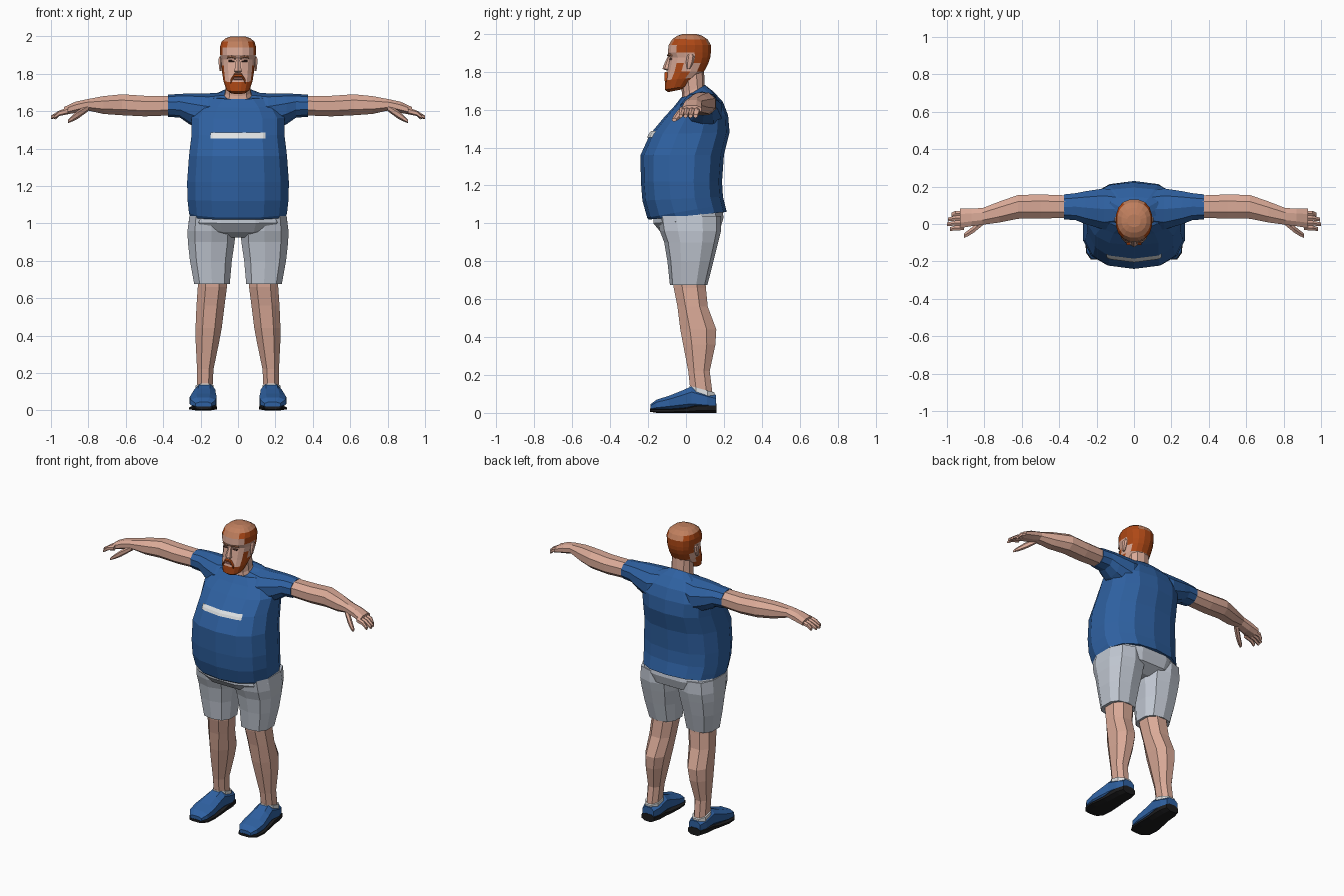
import bpy, bmesh, math
from mathutils import Vector
from mathutils.bvhtree import BVHTree


def material(name, r, g, b):
    m = bpy.data.materials.new(name)
    m.diffuse_color = (r, g, b, 1)
    return m


SKIN = material("skin", 0.70, 0.40, 0.31)
BLUE = material("blue cloth", 0.028, 0.12, 0.36)
GREY = material("grey cloth", 0.53, 0.57, 0.64)
HAIR = material("red hair", 0.42, 0.065, 0.008)
CROP = material("cropped hair", 0.52, 0.21, 0.11)
WHITE = material("white", 0.75, 0.77, 0.78)
BLACK = material("black rubber", 0.012, 0.012, 0.013)
DARK = material("dark features", 0.09, 0.04, 0.03)
LIPS = material("lips", 0.38, 0.16, 0.13)


def unit(n, p):
    """Unit squircle points, with a flat side on each axis."""
    pts = []
    for i in range(n):
        a = 2 * math.pi * (i + 0.5) / n
        c, s = math.cos(a), math.sin(a)
        pts.append((math.copysign(abs(c) ** (2 / p), c), math.copysign(abs(s) ** (2 / p), s)))
    mx = max(u for u, v in pts)
    my = max(v for u, v in pts)
    return [(u / mx, v / my) for u, v in pts]


def level(zf, zb, cx, hx, yf, yb, n=10, p=2.3):
    """Level section whose height runs from zf at the front to zb at the back."""
    return [Vector((cx + hx * u, (yf + yb) / 2 + (yb - yf) / 2 * v,
                    (zf + zb) / 2 + (zb - zf) / 2 * v)) for u, v in unit(n, p)]


def across(x, yf, yb, zb, zt, n=8, p=2.2):
    """Upright section at a given x."""
    return [Vector((x, (yf + yb) / 2 + (yb - yf) / 2 * u,
                    (zb + zt) / 2 + (zt - zb) / 2 * v)) for u, v in unit(n, p)]


def along(y, cx, hx, zb, zt, n=8, p=2.6):
    """Upright section at a given y."""
    return [Vector((cx + hx * u, y, (zb + zt) / 2 + (zt - zb) / 2 * v)) for u, v in unit(n, p)]


def loft(name, rings, mats, rule=None, mirror=False):
    bm = bmesh.new()
    rows = [[bm.verts.new(p) for p in r] for r in rings]
    n = len(rows[0])
    for a, b in zip(rows, rows[1:]):
        for i in range(n):
            j = (i + 1) % n
            bm.faces.new((a[i], a[j], b[j], b[i]))
    bm.faces.new(rows[0])
    bm.faces.new(rows[-1])
    return finish(name, bm, mats, rule, mirror)


def finish(name, bm, mats, rule=None, mirror=False):
    bmesh.ops.recalc_face_normals(bm, faces=bm.faces)
    bm.normal_update()
    if rule:
        for f in bm.faces:
            f.material_index = rule(f.calc_center_median(), f.normal)
    me = bpy.data.meshes.new(name)
    bm.to_mesh(me)
    bm.free()
    for m in mats:
        me.materials.append(m)
    ob = bpy.data.objects.new(name, me)
    bpy.context.collection.objects.link(ob)
    if mirror:
        ob.modifiers.new("Mirror", 'MIRROR').use_axis[0] = True
        ob.modifiers["Mirror"].use_mirror_merge = False
    return ob


# Shirt body: zf, zb, half width, front, back
shirt = loft("shirt", [level(zf, zb, 0, hx, yf, yb, 14, 2.5) for zf, zb, hx, yf, yb in (
    (1.02, 1.06, .255, -.195, .215), (1.03, 1.10, .262, -.205, .205),
    (1.12, 1.14, .270, -.230, .195), (1.22, 1.22, .272, -.238, .190),
    (1.36, 1.36, .262, -.240, .200), (1.47, 1.48, .248, -.190, .230),
    (1.56, 1.57, .250, -.115, .222), (1.62, 1.64, .210, -.060, .195),
    (1.665, 1.695, .150, -.025, .145), (1.66, 1.73, .075, -.012, .100))], [BLUE])

# Sleeves: x, front, back, bottom, top
loft("sleeve", [across(*r, n=10) for r in (
    (.06, -.01, .17, 1.54, 1.70), (.16, -.03, .19, 1.48, 1.695), (.26, .0, .175, 1.53, 1.695),
    (.31, .02, .165, 1.565, 1.692), (.375, .025, .158, 1.570, 1.688))], [BLUE], mirror=True)

# Chest stripe laid onto the shirt
tree = BVHTree.FromPolygons([v.co for v in shirt.data.vertices],
                            [p.vertices[:] for p in shirt.data.polygons])
bm = bmesh.new()
cols = []
for i in range(21):
    x = -.148 + .296 * i / 20
    col = []
    for z in (1.452, 1.468, 1.485):
        hit = tree.ray_cast(Vector((x, -1, z)), Vector((0, 1, 0)))[0]
        col.append(bm.verts.new(hit + Vector((0, -.007, .002))))
    cols.append(col)
for a, b in zip(cols, cols[1:]):
    for k in range(2):
        bm.faces.new((a[k], b[k], b[k + 1], a[k + 1]))
finish("chest_stripe", bm, [WHITE])

# Shorts
loft("shorts_hips", [level(zf, zb, 0, hx, yf, yb, 12, 2.6) for zf, zb, hx, yf, yb in (
    (1.04, 1.09, .245, -.17, .19), (1.0, 1.03, .262, -.172, .198),
    (.955, .97, .235, -.135, .180), (.925, .93, .12, -.07, .11))], [GREY])
loft("shorts_leg", [level(z, z, cx, hx, yf, yb, 10, 2.6) for z, cx, hx, yf, yb in (
    (1.04, .145, .115, -.15, .185), (.96, .142, .128, -.138, .185), (.90, .143, .125, -.115, .17),
    (.80, .145, .112, -.098, .145), (.675, .139, .095, -.085, .113))], [GREY], mirror=True)

# Legs, from knee to ankle
loft("leg", [level(z, z, cx, hx, yf, yb, 8) for z, cx, hx, yf, yb in (
    (.74, .137, .078, -.07, .10), (.66, .137, .078, -.065, .105), (.56, .147, .075, -.045, .115),
    (.44, .157, .070, -.030, .160), (.36, .164, .062, -.015, .155), (.22, .175, .044, .012, .125),
    (.10, .178, .041, .025, .140))], [SKIN], mirror=True)
loft("sock", [level(zf, zb, .178, .048, .018, .150, 8) for zf, zb in ((.10, .08), (.143, .108))],
     [WHITE], mirror=True)

# Shoes: y, centre x, half width, bottom, top
loft("shoe", [along(*r) for r in (
    (.157, .174, .042, .02, .095), (.11, .175, .056, .018, .110), (.03, .177, .058, .018, .140),
    (-.02, .182, .063, .018, .118), (-.09, .186, .072, .016, .090), (-.155, .186, .066, .014, .070),
    (-.188, .184, .042, .014, .045))], [BLUE], mirror=True)
loft("sole", [along(*r) for r in (
    (.160, .174, .046, 0, .050), (.11, .175, .060, 0, .050), (.05, .177, .062, 0, .046),
    (.0, .180, .066, .0, .030), (-.09, .186, .075, 0, .022), (-.155, .186, .070, 0, .022),
    (-.191, .184, .046, .006, .022))], [BLACK], mirror=True)

# Arms and palms: x, front, back, bottom, top
loft("arm", [across(*r) for r in (
    (.34, .032, .152, 1.578, 1.682), (.50, .030, .158, 1.572, 1.682), (.62, .028, .155, 1.578, 1.690),
    (.72, .008, .120, 1.585, 1.680), (.81, -.004, .085, 1.605, 1.663),
    (.87, -.012, .083, 1.590, 1.650), (.93, -.022, .082, 1.580, 1.622))], [SKIN], mirror=True)
for i, tip in enumerate((.985, 1.0, .995, .975)):
    y = -.020 + .026 * i
    loft("finger_%d" % (i + 1), [across(.91, y - .013, y + .013, 1.583, 1.618, 6),
                                 across(.955, y - .014, y + .012, 1.574, 1.604, 6),
                                 across(tip, y - .018, y + .002, 1.556, 1.576, 6)], [SKIN], mirror=True)
loft("thumb", [across(.80, .0, .04, 1.60, 1.635, 6), across(.855, -.045, -.008, 1.560, 1.605, 6),
               across(.885, -.064, -.032, 1.545, 1.578, 6), across(.908, -.074, -.050, 1.536, 1.555, 6)],
     [SKIN], mirror=True)

# Neck
loft("neck", [level(zf, zb, 0, hx, yf, yb, 10) for zf, zb, hx, yf, yb in (
    (1.62, 1.66, .085, -.025, .115), (1.68, 1.73, .068, -.020, .098), (1.78, 1.82, .064, -.035, .095))],
     [SKIN])


def head_colour(c, n):
    """0 skin, 1 hair and beard, 2 cropped crown."""
    if c.z > 1.955 and abs(c.x) < .062 or c.z > 1.98:
        return 2
    if c.z > 1.79 and c.y > .055:
        return 1
    if c.z > 1.89 and abs(c.x) > .066 and c.y > -.055:
        return 1
    if c.z > 1.945 and abs(c.x) > .04:
        return 1
    if c.z < 1.755 or (c.z < 1.86 and -.065 < c.y < .005 and abs(c.x) > .06):
        return 1
    return 0


# Head: z, half width, front, back
loft("head", [level(z, zb, 0, hx, yf, yb, 16, 2.3) for z, zb, hx, yf, yb in (
    (1.692, 1.705, .040, -.095, -.03), (1.705, 1.725, .062, -.112, .015), (1.755, 1.770, .078, -.110, .06),
    (1.80, 1.80, .084, -.098, .095), (1.845, 1.845, .088, -.090, .118), (1.875, 1.875, .091, -.084, .128),
    (1.90, 1.90, .095, -.096, .131), (1.94, 1.94, .097, -.092, .131), (1.972, 1.970, .088, -.072, .115),
    (1.99, 1.99, .066, -.045, .085), (2.0, 2.0, .036, -.015, .050))], [SKIN, HAIR, CROP], head_colour)

# Face details
loft("nose", [level(z, z, 0, hx, yf, -.07, 6) for z, hx, yf in (
    (1.805, .014, -.100), (1.815, .021, -.124), (1.835, .015, -.118), (1.885, .010, -.094))], [SKIN])
loft("moustache", [across(x, -.113, -.09, zb, zt, 6) for x, zb, zt in (
    (-.040, 1.745, 1.768), (-.02, 1.782, 1.800), (.02, 1.782, 1.800), (.040, 1.745, 1.768))], [HAIR])
loft("mouth", [across(x, -.112, -.09, 1.765, 1.782, 6) for x in (-.024, .024)], [LIPS])
loft("eye", [across(x, -.090, -.07, 1.862, 1.872, 6) for x in (.020, .050)], [DARK], mirror=True)
loft("eyebrow", [across(x, yf, -.07, z, z + .012, 6) for x, yf, z in (
    (.014, -.099, 1.880), (.035, -.096, 1.886), (.058, -.082, 1.882))], [CROP], mirror=True)
loft("ear", [level(z, z, .093, hx, yf, yb, 6) for z, hx, yf, yb in (
    (1.815, .006, .005, .022), (1.85, .010, .0, .040), (1.88, .010, .005, .045), (1.892, .006, .012, .035))],
     [SKIN], mirror=True)
